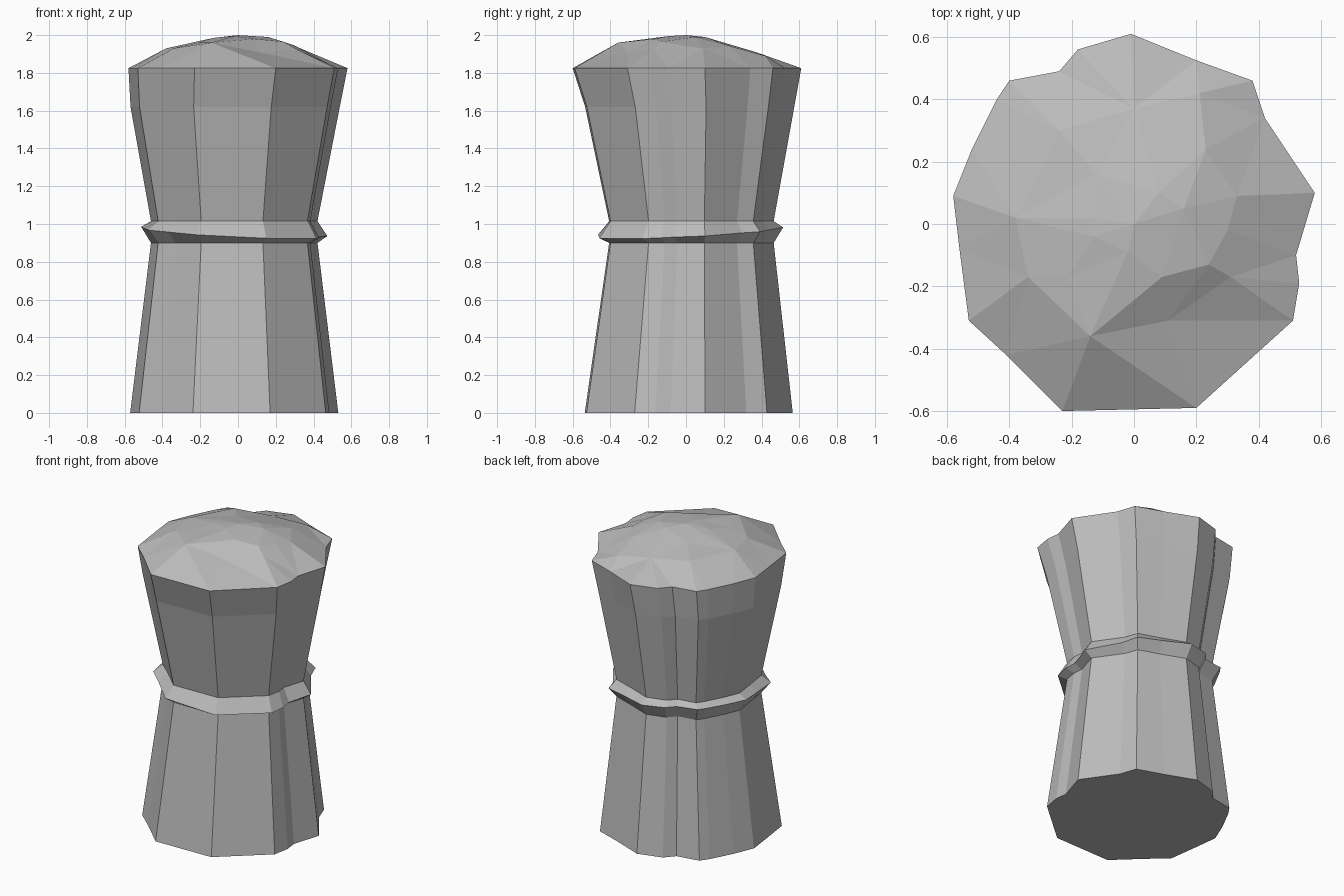
import bpy
import bmesh
from mathutils import Vector, geometry

default_cube = bpy.data.objects.get("Cube")
if default_cube:
    bpy.data.objects.remove(default_cube, do_unlink=True)

stone = bpy.data.materials.new("grey_stone")
stone.use_nodes = True
grey = (0.5, 0.5, 0.5, 1)
stone.diffuse_color = grey
stone.node_tree.nodes["Principled BSDF"].inputs["Base Color"].default_value = grey

# Rim outline, counter-clockwise from the front
RIM_Z = 1.825
outline = [
    (-.23, -.6), (.2, -.59), (.51, -.31), (.53, -.19), (.52, -.1),
    (.58, .1), (.42, .34), (.38, .46), (.2, .525), (-.01, .61),
    (-.18, .56), (-.24, .49), (-.4, .46), (-.44, .4), (-.52, .24),
    (-.58, .09), (-.56, -.08), (-.53, -.31), (-.41, -.42),
]


def make_ring(scale_x, shift_x, scale_y, shift_y, height, tilt=0.0):
    """Scaled copy of the outline, optionally leaning to one corner."""
    ring = []
    for px, py in outline:
        x = px * scale_x + shift_x
        y = py * scale_y + shift_y
        ring.append(Vector((x, y, height + tilt * (y - x))))
    return ring


def add_object(name, bm):
    mesh = bpy.data.meshes.new(name)
    bm.normal_update()
    bm.to_mesh(mesh)
    bm.free()
    mesh.materials.append(stone)
    obj = bpy.data.objects.new(name, mesh)
    bpy.context.collection.objects.link(obj)
    return obj


def loft(name, rings, close_bottom=False):
    """Skin a stack of rings with flat faces."""
    bm = bmesh.new()
    loops = [[bm.verts.new(point) for point in ring] for ring in rings]
    count = len(outline)
    for lower, upper in zip(loops, loops[1:]):
        for i in range(count):
            j = (i + 1) % count
            bm.faces.new((lower[i], lower[j], upper[j], upper[i]))
    if close_bottom:
        bm.faces.new(list(reversed(loops[0])))
    return add_object(name, bm)


# Shared rings
base = make_ring(.95, -.02, .91, .01, 0)
waist_low = make_ring(.76, -.02, .72, .025, .9)
collar_ridge = make_ring(.85, -.02, .81, .02, .955, tilt=.05)
waist_high = make_ring(.76, -.02, .72, .025, 1.015)
shoulder = make_ring(.955, -.015, .915, .015, 1.62)
rim = make_ring(1, 0, 1, 0, RIM_Z)

# Flared foot, pinched collar and flared upper body
loft("lower_body", [base, waist_low], close_bottom=True)
loft("collar", [waist_low, collar_ridge, waist_high])
loft("upper_body", [waist_high, shoulder, rim])

# Rough domed cap, triangulated inside the rim
bumps = [
    (-.14, -.36, 1.96), (.11, -.31, 1.91), (.09, -.17, 1.98),
    (.24, -.13, 1.965), (.31, -.17, 1.925), (.3, -.02, 1.945),
    (.33, .09, 1.93), (.23, .24, 1.94), (.08, .1, 1.99),
    (.16, .05, 1.99), (0, 0, 2), (-.02, -.09, 1.995),
    (-.13, -.04, 1.985), (-.14, .02, 1.98), (-.12, .16, 1.96),
    (-.24, .3, 1.925), (-.38, .02, 1.93), (-.34, -.17, 1.93),
    (-.21, -.17, 1.96), (0, .37, 1.91), (.21, .42, 1.89),
]
points = rim + [Vector(bump) for bump in bumps]
result = geometry.delaunay_2d_cdt(
    [point.xy for point in points], [], [list(range(len(rim)))], 1, 1e-5)
flat_points, triangles, sources = result[0], result[2], result[3]

bm = bmesh.new()
cap_verts = []
for flat, source in zip(flat_points, sources):
    height = points[source[0]].z if source else RIM_Z
    cap_verts.append(bm.verts.new((flat.x, flat.y, height)))
for triangle in triangles:
    face = bm.faces.new([cap_verts[i] for i in triangle])
    face.normal_update()
    if face.normal.z < 0:
        face.normal_flip()
add_object("cap", bm)
